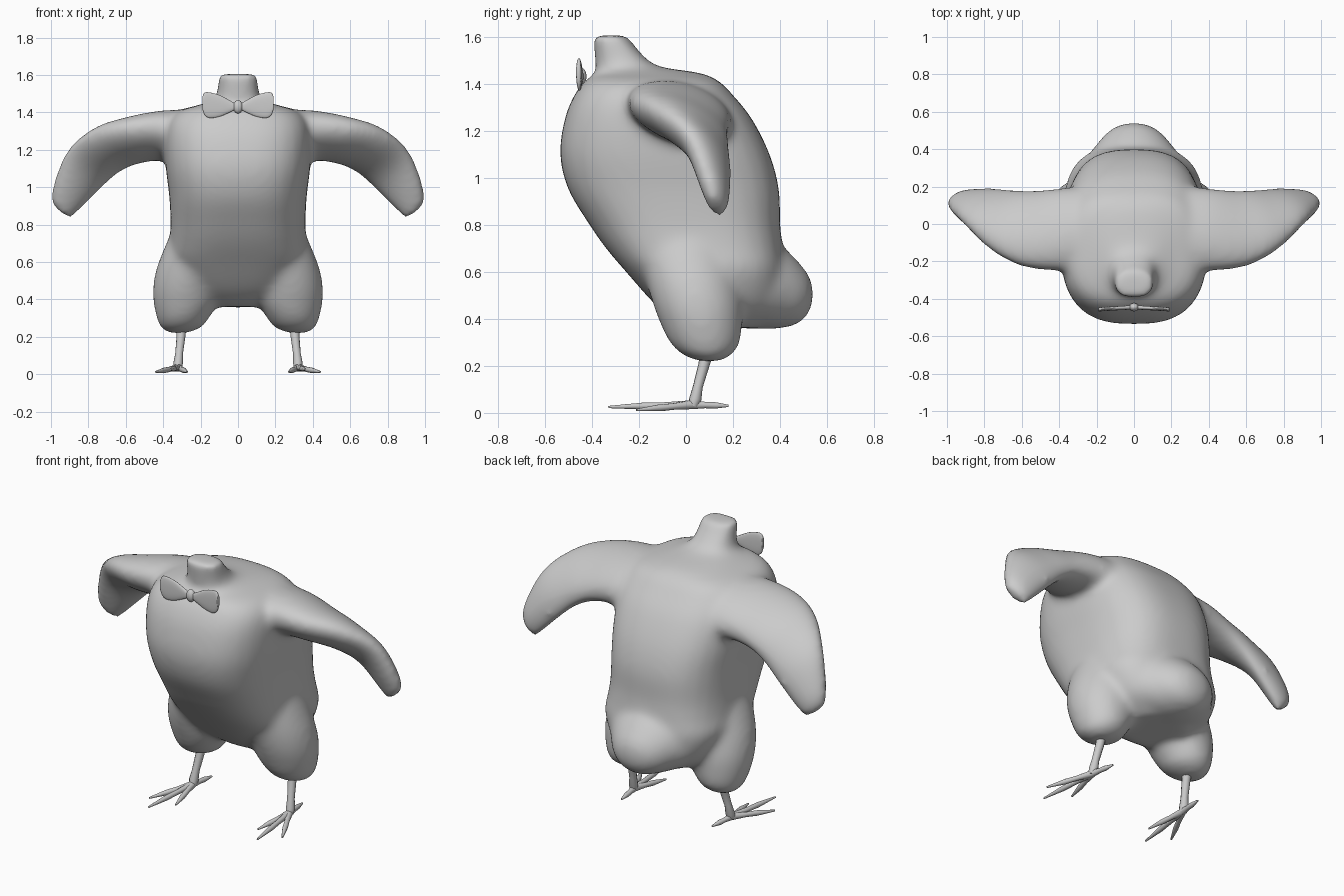
import bpy, bmesh, math
from mathutils import Vector, Matrix

if "Cube" in bpy.data.objects:
    bpy.data.objects.remove(bpy.data.objects["Cube"])

grey = bpy.data.materials.new("plain_grey")
grey.use_nodes = True
grey.diffuse_color = (0.6, 0.6, 0.6, 1)
grey.node_tree.nodes["Principled BSDF"].inputs["Base Color"].default_value = (0.6, 0.6, 0.6, 1)


def add_object(name, data):
    obj = bpy.data.objects.new(name, data)
    bpy.context.collection.objects.link(obj)
    data.materials.append(grey)
    return obj


def mesh_object(name, bm):
    bmesh.ops.recalc_face_normals(bm, faces=bm.faces)
    for f in bm.faces:
        f.smooth = True
    mesh = bpy.data.meshes.new(name)
    bm.to_mesh(mesh)
    bm.free()
    return add_object(name, mesh)


def ring(center, a, b, power=2.0, n=40):
    """Closed (super)elliptical section with half axes a and b."""
    pts = []
    for i in range(n):
        t = math.tau * i / n
        c, s = math.cos(t), math.sin(t)
        k = (abs(c) ** power + abs(s) ** power) ** (-1 / power)
        pts.append(center + a * c * k + b * s * k)
    return pts


def spline_rings(rings, steps=5):
    """Fill in smooth in-between sections along a loft."""
    out = []
    last = len(rings) - 1
    for i in range(last):
        quads = list(zip(rings[max(i - 1, 0)], rings[i], rings[i + 1], rings[min(i + 2, last)]))
        for s in range(steps):
            t = s / steps
            out.append([q + ((r - p) * t + (2 * p - 5 * q + 4 * r - w) * t * t
                             + (3 * q - p - 3 * r + w) * t ** 3) / 2 for p, q, r, w in quads])
    return out + [rings[-1]]


def loft(bm, rings, side=1):
    loops = [[bm.verts.new((p.x * side, p.y, p.z)) for p in r] for r in spline_rings(rings)]
    n = len(loops[0])
    for lo, hi in zip(loops, loops[1:]):
        for i in range(n):
            j = (i + 1) % n
            bm.faces.new((lo[i], lo[j], hi[j], hi[i]))
    bm.faces.new(loops[0][::-1])
    bm.faces.new(loops[-1])


X, Y, Z = Vector((1, 0, 0)), Vector((0, 1, 0)), Vector((0, 0, 1))

# Torso and neck: height, front y, back y, half width
torso = [
    (0.36, 0.00, 0.32, 0.16), (0.45, -0.12, 0.40, 0.29), (0.60, -0.255, 0.42, 0.37),
    (0.70, -0.34, 0.41, 0.365), (0.80, -0.41, 0.40, 0.36), (0.95, -0.50, 0.395, 0.367),
    (1.10, -0.535, 0.355, 0.385), (1.25, -0.515, 0.28, 0.39), (1.35, -0.475, 0.20, 0.37),
    (1.41, -0.43, 0.14, 0.31), (1.445, -0.385, 0.06, 0.19), (1.475, -0.385, -0.12, 0.125),
    (1.54, -0.39, -0.20, 0.11), (1.605, -0.40, -0.25, 0.105),
]
body = bmesh.new()
loft(body, [ring(Vector((0, (f + b) / 2, z)), X * w, Y * (b - f) / 2, 2.8 if z < 1.43 else 2.3)
            for z, f, b, w in torso])

# Bell shaped tail: y, half width, centre height, half height
tail = [
    (0.10, 0.36, 0.58, 0.22), (0.25, 0.325, 0.565, 0.205), (0.35, 0.26, 0.54, 0.185),
    (0.42, 0.205, 0.53, 0.168), (0.48, 0.155, 0.51, 0.13), (0.52, 0.10, 0.505, 0.085),
    (0.54, 0.04, 0.505, 0.035),
]
loft(body, [ring(Vector((0, y, z)), X * w, Z * h) for y, w, z, h in tail])

# Thighs flowing up into the flanks: height, centre x, centre y, half width, half depth
thigh = [
    (0.22, 0.32, 0.10, 0.05, 0.05), (0.25, 0.305, 0.09, 0.11, 0.11), (0.30, 0.295, 0.08, 0.14, 0.15),
    (0.38, 0.28, 0.065, 0.172, 0.175), (0.46, 0.275, 0.05, 0.18, 0.19),
    (0.56, 0.25, 0.03, 0.188, 0.20), (0.68, 0.21, 0.01, 0.182, 0.21), (0.82, 0.17, 0.0, 0.16, 0.20),
]

# Wings: leading edge, trailing edge, half thickness
wing = [
    ((0.20, -0.26, 1.30), (0.20, 0.20, 1.19), 0.165),
    ((0.40, -0.25, 1.34), (0.39, 0.19, 1.21), 0.125),
    ((0.60, -0.225, 1.33), (0.53, 0.175, 1.17), 0.105),
    ((0.77, -0.135, 1.295), (0.63, 0.175, 1.105), 0.09),
    ((0.91, 0.00, 1.195), (0.73, 0.175, 1.00), 0.07),
    ((0.99, 0.08, 1.01), (0.84, 0.165, 0.885), 0.055),
    ((1.00, 0.11, 0.91), (0.90, 0.15, 0.825), 0.035),
]
mid = [(Vector(a) + Vector(b)) / 2 for a, b, t in wing]
wing_rings = []
for i, (a, b, t) in enumerate(wing):
    chord = (Vector(a) - Vector(b)) / 2
    along = mid[min(i + 1, len(mid) - 1)] - mid[max(i - 1, 0)]
    wing_rings.append(ring(mid[i], chord, chord.cross(along).normalized() * t))

for side in (1, -1):
    loft(body, [ring(Vector((x, y, z)), X * w, Y * d) for z, x, y, w, d in thigh], side)
    loft(body, wing_rings, side)

# Fuse everything into one soft skin
body_obj = mesh_object("body", body)
remesh = body_obj.modifiers.new("fuse", "REMESH")
remesh.mode = "VOXEL"
remesh.voxel_size = 0.016
remesh.use_smooth_shade = True
soften = body_obj.modifiers.new("soften", "SMOOTH")
soften.factor = 0.5
soften.iterations = 26


def tubes(name, paths):
    """Tapered round limbs; each path point is x, y, z, radius."""
    curve = bpy.data.curves.new(name, "CURVE")
    curve.dimensions = "3D"
    curve.bevel_depth = 1
    curve.bevel_resolution = 3
    curve.use_fill_caps = True
    for path in paths:
        spline = curve.splines.new("POLY")
        spline.points.add(len(path) - 1)
        for point, (x, y, z, r) in zip(spline.points, path):
            point.co = (x, y, z, 1)
            point.radius = r
        spline.use_smooth = True
    return add_object(name, curve)


# Legs and clawed feet
shin = [(0.30, 0.10, 0.30, 0.030), (0.305, 0.075, 0.20, 0.024),
        (0.315, 0.05, 0.11, 0.021), (0.32, 0.04, 0.06, 0.026), (0.32, 0.03, 0.03, 0.022)]
toe_tips = {"inner": (0.272, -0.20, 0.012), "middle": (0.36, -0.33, 0.025),
            "outer": (0.44, -0.21, 0.012), "hind": (0.30, 0.18, 0.03)}
for side, label in ((1, "left"), (-1, "right")):
    tubes(label + "_leg", [[(x * side, y, z, r) for x, y, z, r in shin]])
    ankle = Vector((0.32, 0.03, 0.035))
    toes = []
    for tip in toe_tips.values():
        path = []
        for t, r in ((0, 0.020), (0.35, 0.014), (0.6, 0.015), (0.8, 0.010), (1, 0.005)):
            p = ankle.lerp(Vector(tip), t)
            path.append((p.x * side, p.y, max(p.z, r), r))
        toes.append(path)
    tubes(label + "_foot", toes)

# Bow tie: distance from knot, half height, centre height
bow = [(0.01, 0.014, 1.43), (0.05, 0.035, 1.432), (0.10, 0.058, 1.435),
       (0.15, 0.068, 1.438), (0.178, 0.060, 1.445), (0.19, 0.035, 1.45)]
for side, label in ((1, "left"), (-1, "right")):
    bm = bmesh.new()
    loft(bm, [ring(Vector((x, -0.445 - 0.06 * x, z)), Y * 0.011, Z * h, 2.4)
              for x, h, z in bow], side)
    mesh_object(label + "_bow_loop", bm)
bm = bmesh.new()
bmesh.ops.create_uvsphere(bm, u_segments=24, v_segments=16, radius=1, matrix=Matrix.Translation(
    (0, -0.445, 1.43)) @ Matrix.Diagonal((0.026, 0.022, 0.036, 1)))
mesh_object("bow_knot", bm)
